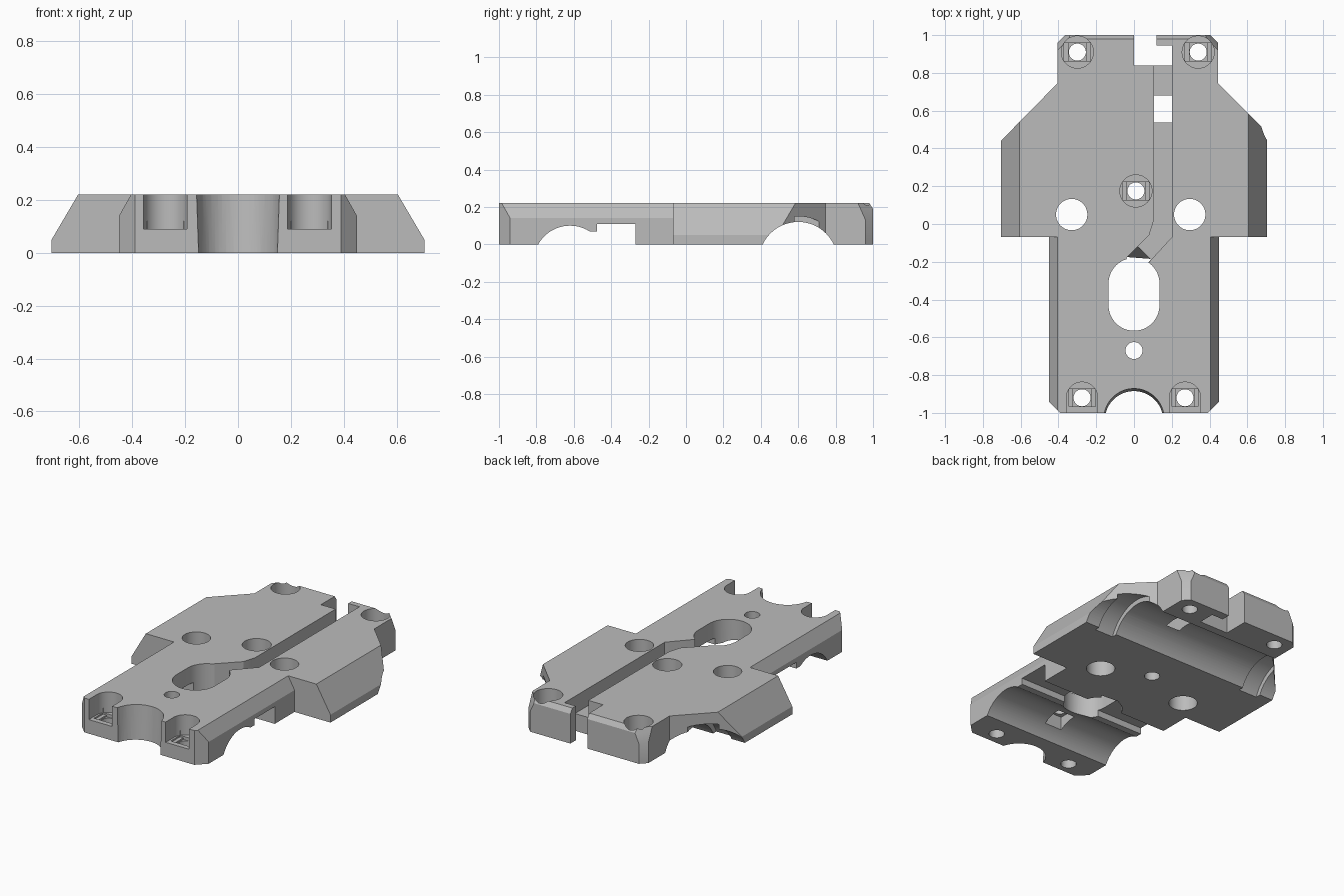
import bpy, bmesh, math
from mathutils import Vector

cube = bpy.data.objects.get("Cube")
if cube:
    bpy.data.objects.remove(cube, do_unlink=True)

TOP = 0.22
grey = bpy.data.materials.new("plastic_grey")
grey.use_nodes = True
grey.diffuse_color = (0.5, 0.5, 0.5, 1)
grey.node_tree.nodes["Principled BSDF"].inputs["Base Color"].default_value = grey.diffuse_color


def to_object(bm, name):
    bmesh.ops.recalc_face_normals(bm, faces=bm.faces)
    mesh = bpy.data.meshes.new(name)
    bm.to_mesh(mesh)
    bm.free()
    mesh.materials.append(grey)
    obj = bpy.data.objects.new(name, mesh)
    bpy.context.collection.objects.link(obj)
    return obj


def prism(name, outline, z0, z1):
    bm = bmesh.new()
    face = bm.faces.new([bm.verts.new((x, y, z0)) for x, y in outline])
    new = bmesh.ops.extrude_face_region(bm, geom=[face])["geom"]
    verts = [v for v in new if isinstance(v, bmesh.types.BMVert)]
    bmesh.ops.translate(bm, verts=verts, vec=(0, 0, z1 - z0))
    return to_object(bm, name)


# Plate outline
plate = prism("carriage_plate", [
    (-0.39, -1), (0.39, -1), (0.45, -0.94), (0.45, -0.07), (0.705, -0.07),
    (0.705, 0.45), (0.68, 0.51), (0.445, 0.745), (0.445, 0.96), (0.405, 1),
    (-0.365, 1), (-0.405, 0.96), (-0.405, 0.745), (-0.705, 0.44),
    (-0.705, -0.07), (-0.45, -0.07), (-0.45, -0.94)], 0, TOP)


def cut(cutter):
    mod = plate.modifiers.new("cut", "BOOLEAN")
    mod.operation, mod.solver, mod.object = "DIFFERENCE", "EXACT", cutter
    bpy.context.view_layer.objects.active = plate
    bpy.ops.object.modifier_apply(modifier=mod.name)
    bpy.data.objects.remove(cutter, do_unlink=True)


def cut_prism(outline, z0, z1=0.3):
    cut(prism("cutter", outline, z0, z1))


def cut_box(x0, x1, y0, y1, z0, z1=0.3):
    cut_prism([(x0, y0), (x1, y0), (x1, y1), (x0, y1)], z0, z1)


def cut_hull(points):
    bm = bmesh.new()
    for p in points:
        bm.verts.new(p)
    bmesh.ops.convex_hull(bm, input=bm.verts)
    cut(to_object(bm, "cutter"))


def arc(x, y, r, start=0, sweep=360, n=48):
    count = n if sweep == 360 else n + 1
    angles = [math.radians(start + sweep * i / n) for i in range(count)]
    return [(x + r * math.cos(a), y + r * math.sin(a)) for a in angles]


def cut_round(x, y, r, z0=-0.1, z1=0.3):
    cut_prism(arc(x, y, r), z0, z1)


def cut_channel(y, z, r, x0, x1):
    ring = arc(y, z, r, n=80)
    cut_hull([(x, a, b) for x in (x0, x1) for a, b in ring])


# Sloped flanks of the wings and the front section
for s in (-1, 1):
    for inner, outer, low, y0, y1 in ((0.605, 0.705, 0.05, -0.2, 0.8),
                                      (0.405, 0.45, 0.14, -1.1, -0.07)):
        k = (outer - inner) / (TOP - low)
        section = [(inner - 0.05 * k, TOP + 0.05), (outer + 0.05 * k, low - 0.05),
                   (outer + 0.2, TOP + 0.05)]
        cut_hull([(s * x, y, z) for x, z in section for y in (y0, y1)])

# Tilted rear corners and rear top edge
for s, edge in ((1, 0.445), (-1, -0.405)):
    a, b = (edge, 0.96, 0.13), (edge - s * 0.04, 1.0, 0.13)
    u = Vector((s, -1, 0))
    lean = Vector((-s * 0.02, -0.02, 0.09))
    p, q = Vector(a) + u * 0.2, Vector(b) - u * 0.2
    out = Vector((s, 1, 0)) * 0.3
    cut_hull([p, q, p + lean * 1.3, q + lean * 1.3,
              p + out, q + out, p + out + lean * 1.3, q + out + lean * 1.3])
cut_hull([(x, y, z) for x in (-0.6, 0.6)
          for y, z in ((0.96, 0.25), (1.02, 0.16), (1.05, 0.25))])

# Bearing channels and strap grooves underneath
cut_channel(-0.62, -0.095, 0.195, -0.8, 0.8)
cut_channel(0.60, -0.09, 0.21, -0.8, 0.8)
for s in (-1, 1):
    cut_channel(0.60, -0.09, 0.24, s * 0.48, s * 0.61)
cut_box(-0.8, 0.8, -0.56, -0.475, -0.1, 0.07)
cut_box(-0.8, 0.8, -0.475, -0.27, -0.1, 0.11)

# Belt slot with its rear opening
cut_prism([(0.105, 0.86), (0.105, 0.02), (0.08, -0.06), (-0.04, -0.18),
           (0.02, -0.28), (0.09, -0.19), (0.2, -0.07), (0.2, 0.86)], 0.11)
cut_hull([(0.02, -0.12, 0.115), (-0.04, -0.18, 0.115), (0.09, -0.19, 0.115),
          (-0.04, -0.18, -0.01), (0.09, -0.19, -0.01), (0.02, -0.26, 0.115),
          (0.02, -0.26, -0.01)])
cut_box(0.105, 0.2, 0.54, 0.68, -0.1)
cut_prism([(0, 0.84), (0.2, 0.84), (0.2, 0.945), (0.12, 0.945),
           (0.12, 1.1), (0, 1.1)], -0.1)

# Oval window, plain holes and front nozzle recess
cut_prism(arc(0, -0.315, 0.135, 0, 180, 24) + arc(0, -0.43, 0.135, 180, 180, 24), -0.1)
cut_round(-0.33, 0.05, 0.083)
cut_round(0.295, 0.05, 0.083)
cut_round(0, -0.67, 0.045)
cut_box(-0.06, 0.06, -0.73, -0.61, -0.1, 0.15)
cut_hull([(x, y, 0.0 - 0.02) for x, y in arc(0, -1.04, 0.154, n=64)]
         + [(x, y, TOP + 0.02) for x, y in arc(0, -1.03, 0.160, n=64)])

# Countersunk screw seats, the front pair open towards the front
for x, y in ((-0.275, -0.92), (0.27, -0.92), (-0.30, 0.91), (0.34, 0.91), (0.01, 0.175)):
    if y < -0.5:
        cut_prism(arc(x, y, 0.083, 0, 180, 24) + [(x - 0.083, -1.1), (x + 0.083, -1.1)], 0.09)
    else:
        cut_round(x, y, 0.085, 0.09)
    cut_box(x - 0.07, x + 0.07, y - 0.047, y + 0.047, 0.08, 0.12)
    cut_box(x - 0.047, x + 0.047, y - 0.047, y + 0.047, 0.07, 0.12)
    cut_round(x, y, 0.045)

# Smooth the bores while keeping edges crisp
bpy.ops.object.select_all(action="DESELECT")
plate.select_set(True)
bpy.context.view_layer.objects.active = plate
bpy.ops.object.shade_smooth_by_angle(angle=math.radians(25))
